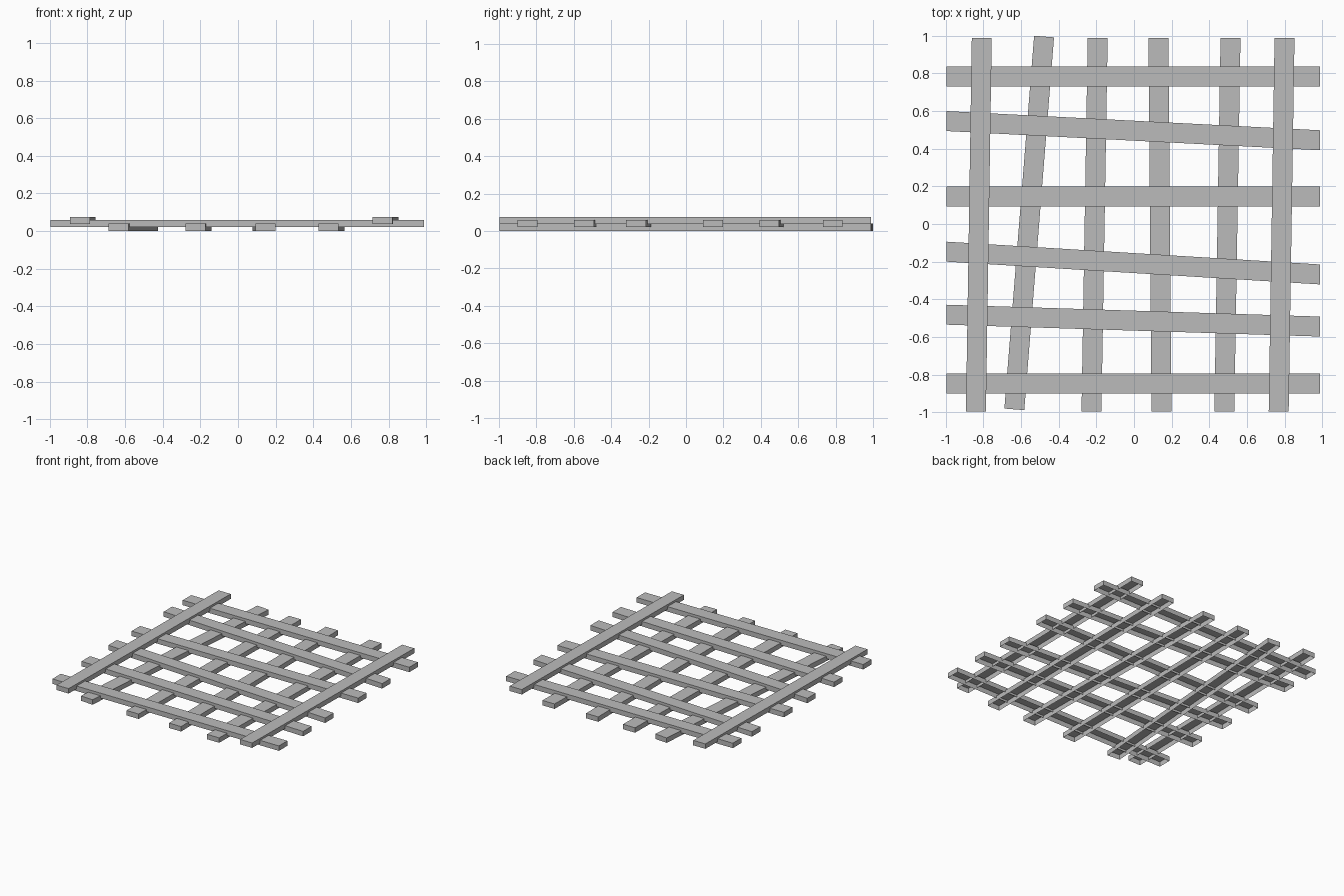
import bpy
import bmesh
from mathutils import Vector

old = bpy.data.objects.get("Cube")
if old:
    bpy.data.objects.remove(old, do_unlink=True)

GREY = (0.5, 0.5, 0.5, 1.0)
mat = bpy.data.materials.new("plain grey")
mat.use_nodes = True
mat.diffuse_color = GREY
mat.node_tree.nodes["Principled BSDF"].inputs["Base Color"].default_value = GREY

WIDTH, THICK = 0.106, 0.039
NEAR, FAR = -0.997, 0.989


def slat(name, start, end, base, across):
    """Slat from start to end, open underneath, with its ends cut along 'across'."""
    start, end = Vector(start), Vector(end)
    bm = bmesh.new()
    bmesh.ops.create_cube(bm, size=1)
    bmesh.ops.delete(bm, geom=[f for f in bm.faces if f.normal.z < -0.5],
                     context="FACES_ONLY")
    for v in bm.verts:
        p = start.lerp(end, v.co.x + 0.5) + across * (v.co.y * WIDTH)
        v.co = (p.x, p.y, base + (v.co.z + 0.5) * THICK)
    mesh = bpy.data.meshes.new(name)
    bm.to_mesh(mesh)
    bm.free()
    mesh.materials.append(mat)
    bpy.context.collection.objects.link(bpy.data.objects.new(name, mesh))


# Cross slats, middle layer: y at the right end and at the left end
rows = [(0.785, 0.785), (0.547, 0.445), (0.145, 0.145),
        (-0.147, -0.268), (-0.482, -0.545), (-0.847, -0.847)]
for i, (a, b) in enumerate(rows, 1):
    slat(f"cross_slat_{i}", (NEAR, a), (FAR, b), 0.021, Vector((0, 1)))

# Long slats under the cross slats: x at the front and at the back
for i, (a, b) in enumerate([(-0.226, -0.193), (0.146, 0.130), (0.48, 0.513)], 1):
    slat(f"lower_slat_{i}", (a, NEAR), (b, FAR), 0.0, Vector((-1, 0)))

# Crooked lower slat, turned as a whole so its ends stay square
front, back = Vector((-0.636, -0.985)), Vector((-0.478, 0.996))
along = (back - front).normalized()
slat("crooked_lower_slat", front, back, 0.0, Vector((-along.y, along.x)))

# Outer long slats on top
for name, a, b in (("right_top_slat", -0.84, -0.809), ("left_top_slat", 0.769, 0.80)):
    slat(name, (a, NEAR), (b, FAR), 0.037, Vector((-1, 0)))
